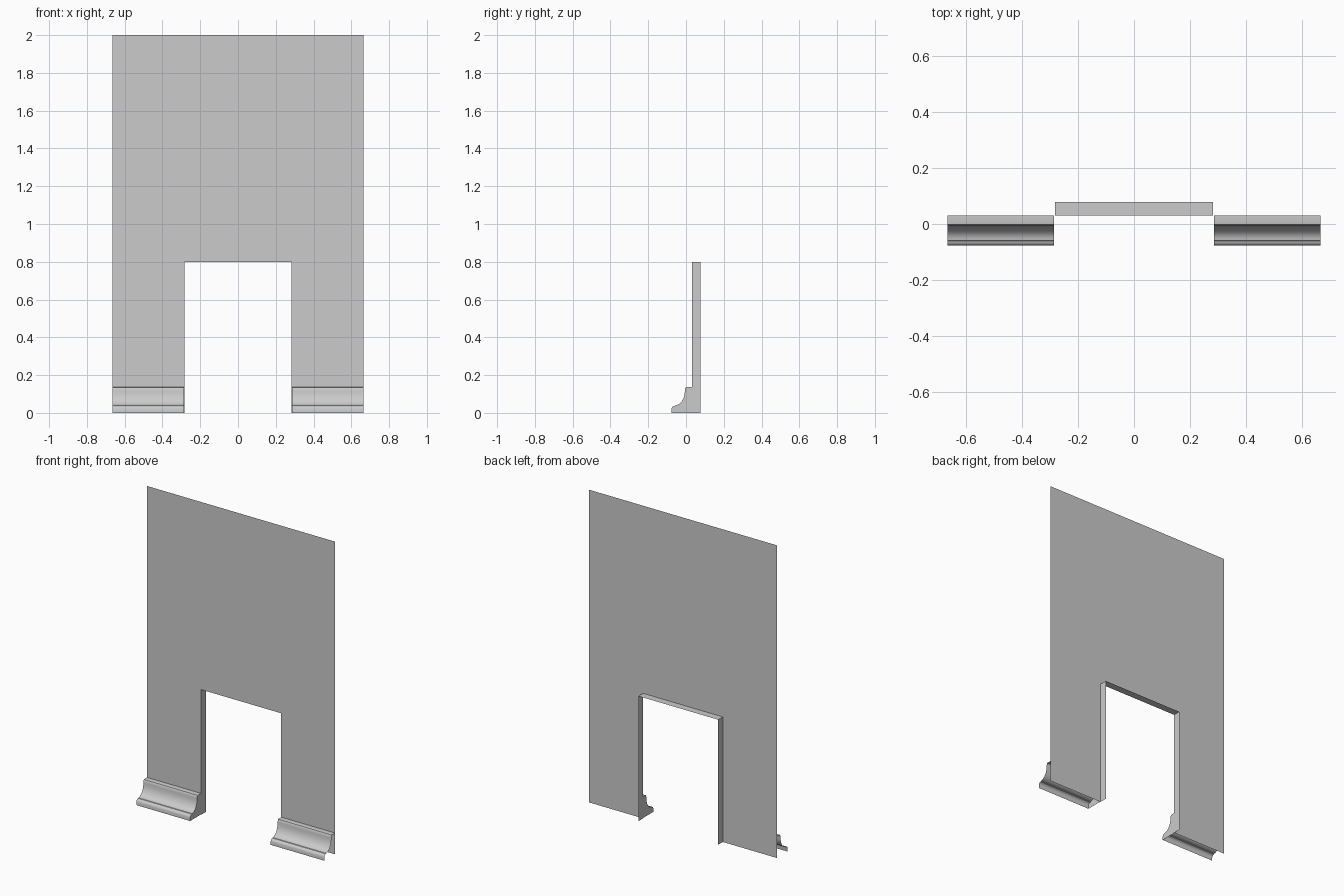
import bpy, bmesh, math

cube = bpy.data.objects.get("Cube")
if cube:
    bpy.data.objects.remove(cube, do_unlink=True)

W, H = 0.665, 2.0            # wall half width and height
DOOR, DOOR_H = 0.282, 0.8    # opening half width and height
Y_WALL, Y_BACK = 0.031, 0.078
SKIRT_IN = 0.285             # inner end of each skirting

grey = bpy.data.materials.new("plain grey")
grey.use_nodes = True
colour = (0.6, 0.6, 0.6, 1)
grey.diffuse_color = colour
grey.node_tree.nodes["Principled BSDF"].inputs["Base Color"].default_value = colour


def make_object(name, bm):
    mesh = bpy.data.meshes.new(name)
    bm.to_mesh(mesh)
    bm.free()
    mesh.materials.append(grey)
    obj = bpy.data.objects.new(name, mesh)
    bpy.context.collection.objects.link(obj)
    return obj


def extrude_strip(bm, points, offset):
    """Sweep an open polyline along an offset into a row of quads."""
    a = [bm.verts.new(p) for p in points]
    b = [bm.verts.new([c + o for c, o in zip(p, offset)]) for p in points]
    for i in range(len(a) - 1):
        bm.faces.new((a[i], a[i + 1], b[i + 1], b[i]))
    return a, b


# Thin wall sheet with the doorway left open
bm = bmesh.new()
outline = [(-W, 0), (-DOOR, 0), (-DOOR, DOOR_H), (DOOR, DOOR_H),
           (DOOR, 0), (W, 0), (W, H), (-W, H)]
bm.faces.new([bm.verts.new((x, Y_WALL, z)) for x, z in outline])
make_object("wall", bm)

# Reveal lining the doorway, running back from the wall
bm = bmesh.new()
jambs = [(x, Y_WALL, z) for x, z in outline[1:5]]
extrude_strip(bm, jambs, (0, Y_BACK - Y_WALL, 0))
make_object("doorway_reveal", bm)

# Skirting profile (y, z): foot, rounded ledge, cove, top lip
profile = [(-0.077, 0), (-0.077, 0.022), (-0.074, 0.03), (-0.068, 0.035), (-0.06, 0.037)]
for i in range(9):
    t = math.radians(90) * i / 8
    profile.append((-0.058 + 0.052 * math.sin(t), 0.118 - 0.078 * math.cos(t)))
profile += [(-0.005, 0.128), (-0.001, 0.135), (0.003, 0.136), (Y_WALL, 0.136)]

# A skirting each side, capped at the doorway end
for side, name in ((1, "left_skirting"), (-1, "right_skirting")):
    bm = bmesh.new()
    points = [(side * SKIRT_IN, y, z) for y, z in profile]
    inner, outer = extrude_strip(bm, points, (side * (W - SKIRT_IN), 0, 0))
    foot = bm.verts.new((side * SKIRT_IN, Y_WALL, 0))
    bm.faces.new(inner + [foot])
    bmesh.ops.recalc_face_normals(bm, faces=bm.faces)
    if sum(f.normal.z for f in bm.faces) < 0:
        bmesh.ops.reverse_faces(bm, faces=bm.faces)
    obj = make_object(name, bm)
    bpy.ops.object.select_all(action="DESELECT")
    obj.select_set(True)
    bpy.context.view_layer.objects.active = obj
    bpy.ops.object.shade_smooth_by_angle(angle=math.radians(35))
